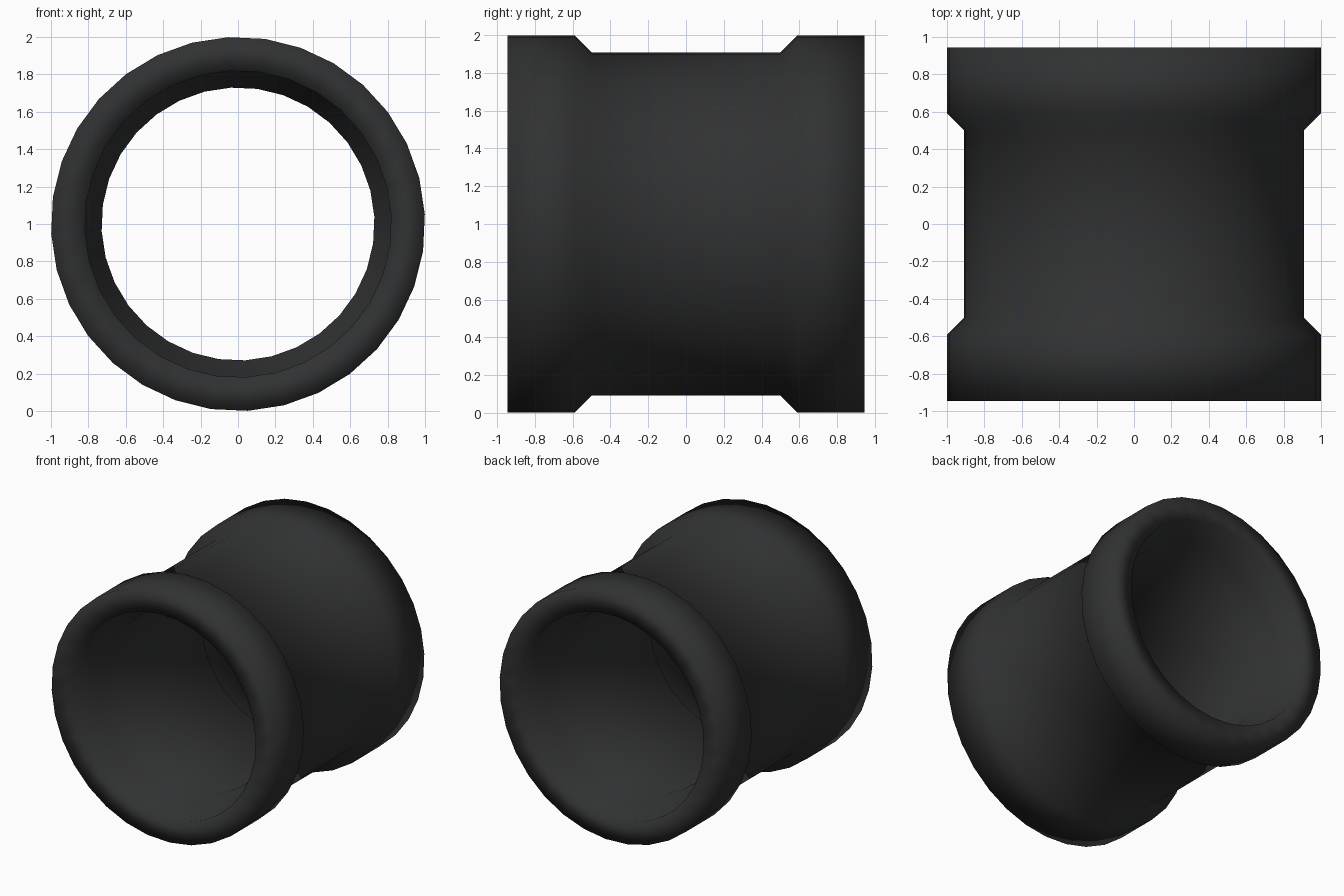
import bpy, bmesh, math

if "Cube" in bpy.data.objects:
    bpy.data.objects.remove(bpy.data.objects["Cube"])

SIDES = 32
OFFSET = math.radians(3)

# half of the wall section as (distance along y, radius): outer skin, then bore
outer = [(0.50, 0.91), (0.59, 1.0), (0.945, 1.0)]
inner = [(0.945, 0.82), (0.665, 0.82), (0.575, 0.73)]
half = outer + inner
profile = half + [(-y, r) for y, r in reversed(half)]

# revolve the closed section around the y axis
bm = bmesh.new()
rings = []
for i in range(SIDES):
    a = OFFSET + 2 * math.pi * i / SIDES
    rings.append([bm.verts.new((r * math.cos(a), y, 1 + r * math.sin(a)))
                  for y, r in profile])
n = len(profile)
for i in range(SIDES):
    p, q = rings[i], rings[(i + 1) % SIDES]
    for j in range(n):
        k = (j + 1) % n
        bm.faces.new((p[j], p[k], q[k], q[j]))
bmesh.ops.recalc_face_normals(bm, faces=bm.faces[:])
for f in bm.faces:
    f.smooth = True

mesh = bpy.data.meshes.new("flanged_sleeve")
bm.to_mesh(mesh)
bm.free()
sleeve = bpy.data.objects.new("flanged_sleeve", mesh)
bpy.context.collection.objects.link(sleeve)

# near-black rubber
mat = bpy.data.materials.new("black_rubber")
mat.diffuse_color = (0.03, 0.031, 0.032, 1)
mat.use_nodes = True
mat.node_tree.nodes["Principled BSDF"].inputs["Base Color"].default_value = mat.diffuse_color
mesh.materials.append(mat)
